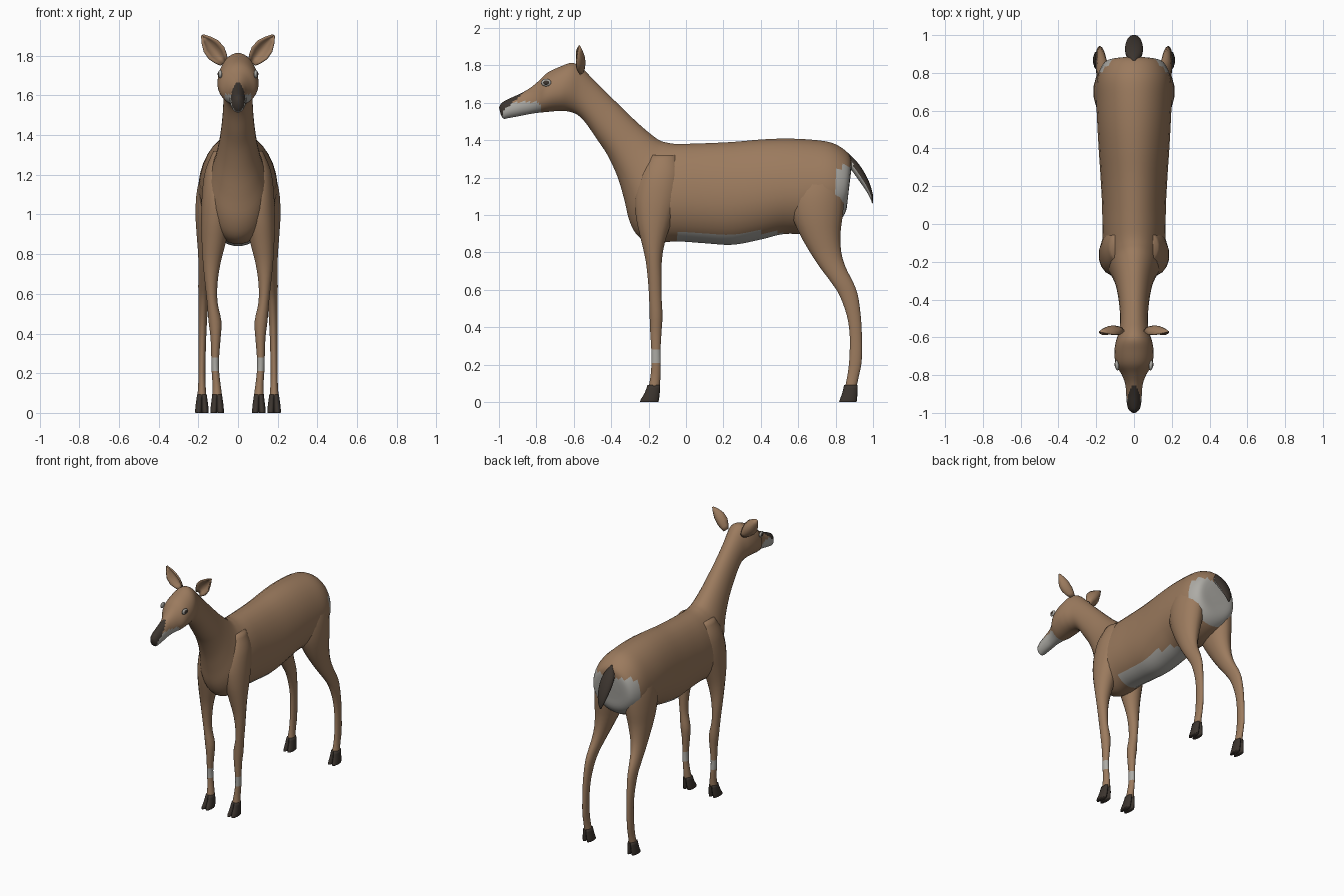
import bpy, bmesh, math
from mathutils import Vector


def material(name, rgb):
    m = bpy.data.materials.new(name)
    m.diffuse_color = (*rgb, 1)
    return m


BROWN = material("brown coat", (0.33, 0.197, 0.112))
PALE = material("pale fur", (0.42, 0.41, 0.38))
DARK = material("dark horn", (0.045, 0.035, 0.028))
MATS = [BROWN, PALE, DARK]


def finish(bm, name, rule):
    bmesh.ops.recalc_face_normals(bm, faces=bm.faces)
    for f in bm.faces:
        f.smooth = True
        f.material_index = rule(f.calc_center_median(), f.normal)
    me = bpy.data.meshes.new(name)
    bm.to_mesh(me)
    bm.free()
    for m in MATS:
        me.materials.append(m)
    ob = bpy.data.objects.new(name, me)
    bpy.context.collection.objects.link(ob)
    return ob


def spline(rings, steps):
    """Smooth curve through the control rings."""
    out = []
    for i in range(len(rings) - 1):
        p = [rings[max(0, min(len(rings) - 1, i + k))] for k in (-1, 0, 1, 2)]
        for s in range(steps):
            t = s / steps
            out.append([0.5 * (2 * b + (c - a) * t + (2 * a - 5 * b + 4 * c - d) * t * t
                               + (3 * b - a - 3 * c + d) * t ** 3) for a, b, c, d in zip(*p)])
    return out + [list(rings[-1])]


def loft(name, rings, rule=lambda c, n: 0, sides=16, steps=3, wide=0.5):
    """Skin rings of (y, z of one edge, y, z of other edge, half width, centre x)."""
    bm = bmesh.new()
    loops = []
    for ya, za, yb, zb, w, cx in spline(rings, steps):
        a, b = Vector((cx, ya, za)), Vector((cx, yb, zb))
        mid = b.lerp(a, wide)
        loop = []
        for k in range(sides):
            ang = 2 * math.pi * (k + 0.5) / sides
            s = math.sin(ang)
            p = mid + (a - mid) * s if s > 0 else mid + (mid - b) * s
            loop.append(bm.verts.new(p + Vector((w * math.cos(ang), 0, 0))))
        loops.append(loop)
    for p, q in zip(loops, loops[1:]):
        for k in range(sides):
            j = (k + 1) % sides
            bm.faces.new((p[k], p[j], q[j], q[k]))
    bm.faces.new(loops[0])
    bm.faces.new(loops[-1])
    return finish(bm, name, rule)


# Trunk, neck and head in one skin: upper edge, lower edge, half width
def trunk_rule(c, n):
    if c.y < -0.86 and (c.z > 1.545 + 0.9 * (c.y + 0.99) or c.y < -0.98):
        return 2                                    # nose
    if c.y < -0.78 and c.z < 1.605:
        return 1                                    # muzzle
    if -0.06 < c.y < 0.52 and c.z < 0.91 and n.z < -0.5:
        return 1                                    # belly
    if c.y > 0.8 and c.z < 1.26 and n.y > 0.3:
        return 1                                    # rump patch
    return 0


trunk = [
    (.885, 1.25, .865, 1.09, .075), (.88, 1.31, .855, 1.02, .14), (.84, 1.355, .82, .97, .175),
    (.77, 1.39, .75, .93, .197), (.66, 1.405, .65, .9, .2), (.53, 1.41, .52, .897, .195),
    (.4, 1.405, .4, .868, .188), (.25, 1.392, .25, .84, .178), (.1, 1.385, .1, .848, .17),
    (.0, 1.382, -.05, .858, .168), (-.06, 1.382, -.17, .85, .165), (-.1, 1.388, -.25, .88, .155),
    (-.14, 1.4, -.3, .96, .14), (-.19, 1.435, -.33, 1.08, .118), (-.26, 1.495, -.365, 1.2, .098),
    (-.34, 1.572, -.42, 1.32, .084), (-.42, 1.65, -.48, 1.41, .076), (-.5, 1.73, -.535, 1.49, .074),
    (-.56, 1.79, -.58, 1.535, .08), (-.61, 1.814, -.63, 1.553, .096), (-.67, 1.795, -.68, 1.556, .104),
    (-.74, 1.762, -.75, 1.55, .096), (-.79, 1.715, -.8, 1.545, .066), (-.84, 1.675, -.85, 1.537, .047),
    (-.9, 1.643, -.9, 1.527, .042), (-.95, 1.62, -.95, 1.518, .038), (-.985, 1.6, -.975, 1.515, .03),
    (-1.0, 1.575, -.99, 1.535, .014)]
loft("trunk_neck_head", [(*r, 0) for r in trunk], trunk_rule, sides=32, steps=4, wide=0.44)

# Tail, dark above and pale below
tail = [(.865, 1.335, .85, 1.27, .02), (.91, 1.29, .88, 1.245, .043), (.95, 1.235, .92, 1.19, .048),
        (.982, 1.17, .962, 1.13, .038), (.999, 1.11, .987, 1.085, .022), (1.0, 1.065, .995, 1.06, .006)]
loft("tail", [(*r, 0) for r in tail], lambda c, n: 2 if n.y + 0.6 * n.z > -0.15 else 1)

# Legs: front y, back y, height, half width, centre x
front_leg = [(-.2, -.14, .08, .026, .105), (-.19, -.136, .14, .021, .108), (-.185, -.135, .21, .019, .114),
             (-.186, -.136, .28, .02, .115), (-.192, -.13, .38, .026, .113), (-.195, -.125, .46, .033, .116),
             (-.198, -.13, .56, .027, .13), (-.205, -.13, .66, .033, .135), (-.217, -.128, .76, .046, .132),
             (-.24, -.11, .86, .062, .122), (-.268, -.07, .98, .077, .11), (-.275, -.03, 1.1, .083, .1),
             (-.245, -.02, 1.22, .075, .092), (-.19, -.05, 1.32, .045, .08)]
hind_leg = [(.85, .912, .08, .024, .182), (.862, .925, .14, .019, .182), (.872, .94, .22, .018, .182),
            (.875, .941, .35, .019, .18), (.86, .935, .46, .022, .178), (.82, .92, .57, .026, .174),
            (.775, .895, .64, .031, .17), (.715, .855, .72, .04, .16), (.662, .832, .8, .054, .148),
            (.605, .828, .9, .075, .135), (.56, .842, 1.01, .091, .125), (.55, .85, 1.13, .092, .115),
            (.59, .84, 1.25, .07, .1), (.66, .8, 1.33, .035, .08)]
front_hoof = [(-.206, -.138, .092, .015), (-.22, -.14, .05, .018), (-.243, -.145, .012, .019),
              (-.245, -.147, 0, .017)]
hind_hoof = [(.845, .918, .092, .015), (.836, .917, .05, .018), (.822, .914, .012, .019),
             (.818, .912, 0, .017)]


def leg_band(c, n):
    return 1 if c.y < 0 and 0.21 < c.z < 0.28 else 0


for side, s in (("left", 1), ("right", -1)):
    for kind, leg, hoof, hx in (("front", front_leg, front_hoof, .105), ("hind", hind_leg, hind_hoof, .182)):
        loft(f"{kind}_leg_{side}", [(a, z, b, z, w, x * s) for a, b, z, w, x in leg], leg_band)
        for toe in (-1, 1):
            loft(f"{kind}_hoof_{side}", [(a, z, b, z, w, hx * s + toe * (.01 + .007 * (1 - z / .092)))
                                         for a, b, z, w in hoof], lambda c, n: 2, sides=10, steps=2)

    # Cupped leaf-shaped ear opening forward
    bm = bmesh.new()
    rows = []
    for t, w in ((0, .02), (.15, .034), (.35, .046), (.6, .043), (.82, .025), (1, .003)):
        axis = Vector((.07 + .11 * t, -.56 - .012 * t, 1.765 + .138 * t))
        row = []
        for k in range(7):
            u = k / 3 - 1
            cup = w * 0.95 * (1 - u * u) - w * 0.45
            row.append(bm.verts.new(((axis.x + .78 * w * u) * s, axis.y + cup, axis.z - .62 * w * u)))
        rows.append(row)
    for p, q in zip(rows, rows[1:]):
        for k in range(6):
            bm.faces.new((p[k], p[k + 1], q[k + 1], q[k]))
    ear = finish(bm, f"ear_{side}", lambda c, n: 0)
    solid = ear.modifiers.new("thickness", "SOLIDIFY")
    solid.thickness = 0.009
    solid.offset = 0

    # Eye: pale rim with dark pupil
    for part, r, dx, idx in (("eye_rim", .024, 0, 1), ("eye_pupil", .015, .006, 2)):
        bm = bmesh.new()
        bmesh.ops.create_uvsphere(bm, u_segments=14, v_segments=8, radius=r)
        for v in bm.verts:
            v.co = Vector((v.co.x * 0.45 + (.09 + dx) * s, v.co.y * 1.1 - .748 + .3 * v.co.x * s,
                           v.co.z * 0.85 + 1.708))
        finish(bm, f"{part}_{side}", lambda c, n: idx)
